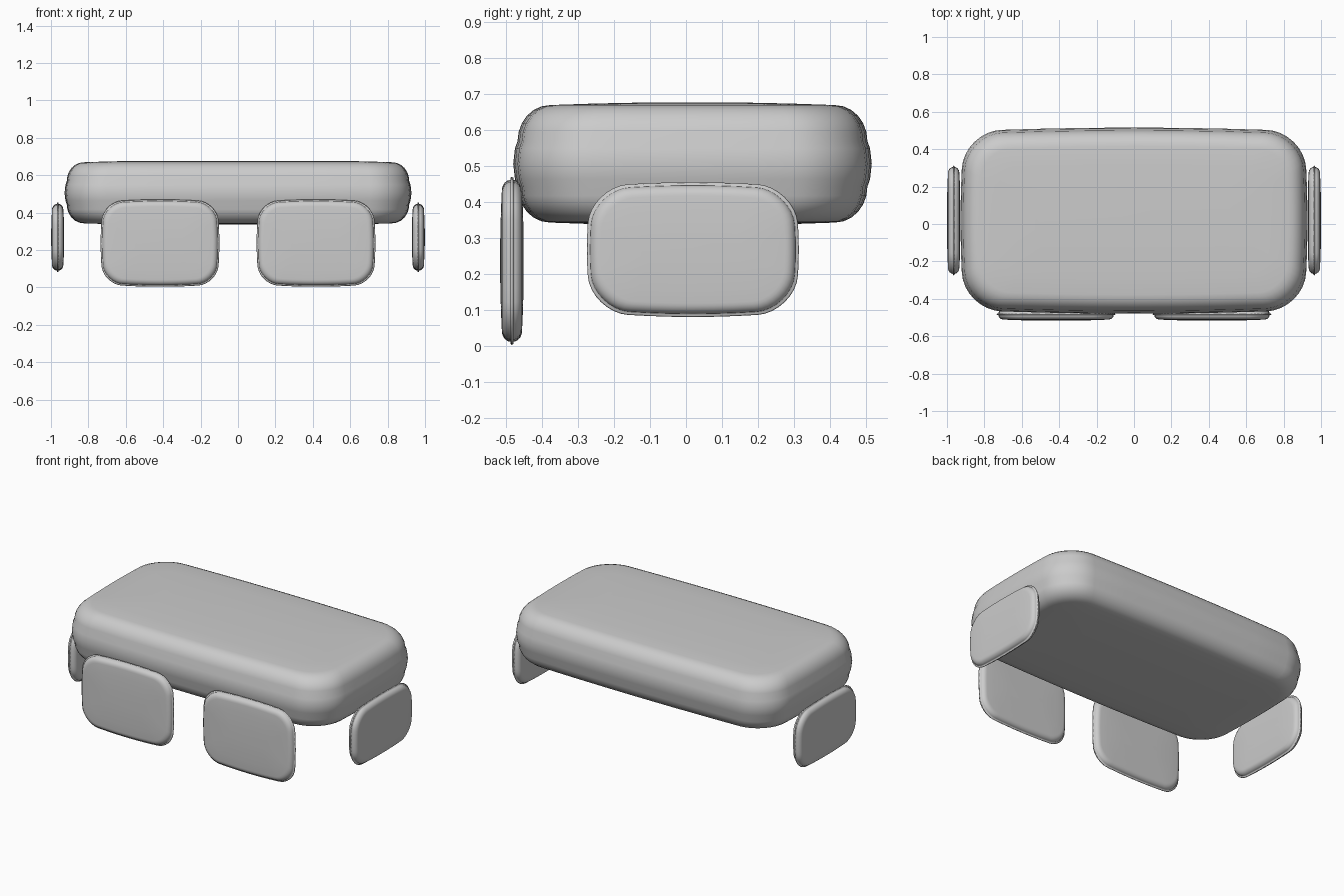
import bpy
import bmesh
from math import cos, sin, pi
from mathutils import Matrix, Vector

if "Cube" in bpy.data.objects:
    bpy.data.objects.remove(bpy.data.objects["Cube"], do_unlink=True)

grey = bpy.data.materials.new("plain_grey")
grey.use_nodes = True
tone = (0.6, 0.6, 0.6, 1)
grey.diffuse_color = tone
grey.node_tree.nodes["Principled BSDF"].inputs["Base Color"].default_value = tone

ARC, SIDE = 8, 6  # outline steps per corner and per straight side


def outline(a, b, r, bulge):
    """Rounded rectangle whose sides swell gently outward."""
    a, b, r = a - bulge, b - bulge, max(r, 0.02)
    corners = []
    for k, (sx, sy) in enumerate([(1, 1), (-1, 1), (-1, -1), (1, -1)]):
        centre = Vector((sx * (a - r), sy * (b - r)))
        for i in range(ARC + 1):
            t = (k + i / ARC) * pi / 2
            corners.append(centre + r * Vector((cos(t), sin(t))))
    points = []
    for i, p in enumerate(corners):
        points.append(p)
        if i % (ARC + 1) == ARC:
            q = corners[(i + 1) % len(corners)]
            points += [p.lerp(q, j / SIDE) for j in range(1, SIDE)]
    return [Vector((p.x * (1 + bulge / a * (1 - (p.y / b) ** 2)),
                    p.y * (1 + bulge / b * (1 - (p.x / a) ** 2)))) for p in points]


def pillow(name, centre, size, radius, edge, bulge, dome, turn=None):
    """Soft slab: size is width, depth and thickness; edge is (inset, height)."""
    a, b, t = (s / 2 for s in size)
    inset, height = edge
    lip = bulge * 0.6
    # Upper half of the cross-section, from the waist to the cap
    half = [(0, 0), (lip * 0.4, (t - height) * 0.6)]
    for i in range(7):
        q = i / 6 * pi / 2
        half.append((lip + inset * (1 - cos(q)), t - dome - height * (1 - sin(q))))
    for f in (0.25, 0.5, 0.75):
        half.append((lip + inset + f * (min(a, b) - inset - lip),
                     t - dome * (1 - f) ** 2))
    section = [(d, -z) for d, z in reversed(half[1:])] + half

    bm = bmesh.new()
    rings = [[bm.verts.new((p.x, p.y, z)) for p in
              outline(a - d, b - d, radius - d * 0.5 if d < radius else radius * 0.5
                      if min(a, b) - d > radius else (min(a, b) - d) * 0.5,
                      bulge * (1 - d / min(a, b)))]
             for d, z in section]
    n = len(rings[0])
    for low, high in zip(rings, rings[1:]):
        for i in range(n):
            j = (i + 1) % n
            bm.faces.new((low[i], low[j], high[j], high[i]))
    bm.faces.new(rings[0][::-1])
    bm.faces.new(rings[-1])
    if turn:
        bm.transform(turn)
    bm.normal_update()
    bmesh.ops.recalc_face_normals(bm, faces=bm.faces)
    for f in bm.faces:
        f.smooth = True
    mesh = bpy.data.meshes.new(name)
    bm.to_mesh(mesh)
    bm.free()
    mesh.materials.append(grey)
    obj = bpy.data.objects.new(name, mesh)
    obj.location = centre
    bpy.context.collection.objects.link(obj)


# Thick cushion-shaped slab
pillow("top_slab", (0, 0.018, 0.506), (1.855, 0.995, 0.342), 0.2,
       (0.09, 0.1), 0.02, 0.008)

# Upright panels: two on the front, one at each end
face_front = Matrix.Rotation(pi / 2, 4, "X")
face_side = Matrix.Rotation(pi / 2, 4, "Z") @ face_front
for side, sign in (("left", 1), ("right", -1)):
    pillow(side + "_front_panel", (sign * 0.417, -0.483, 0.237),
           (0.635, 0.467, 0.066), 0.1, (0.03, 0.026), 0.014, 0.005, face_front)
    pillow(side + "_end_panel", (sign * 0.964, 0.019, 0.268),
           (0.588, 0.374, 0.07), 0.1, (0.03, 0.028), 0.014, 0.005, face_side)
